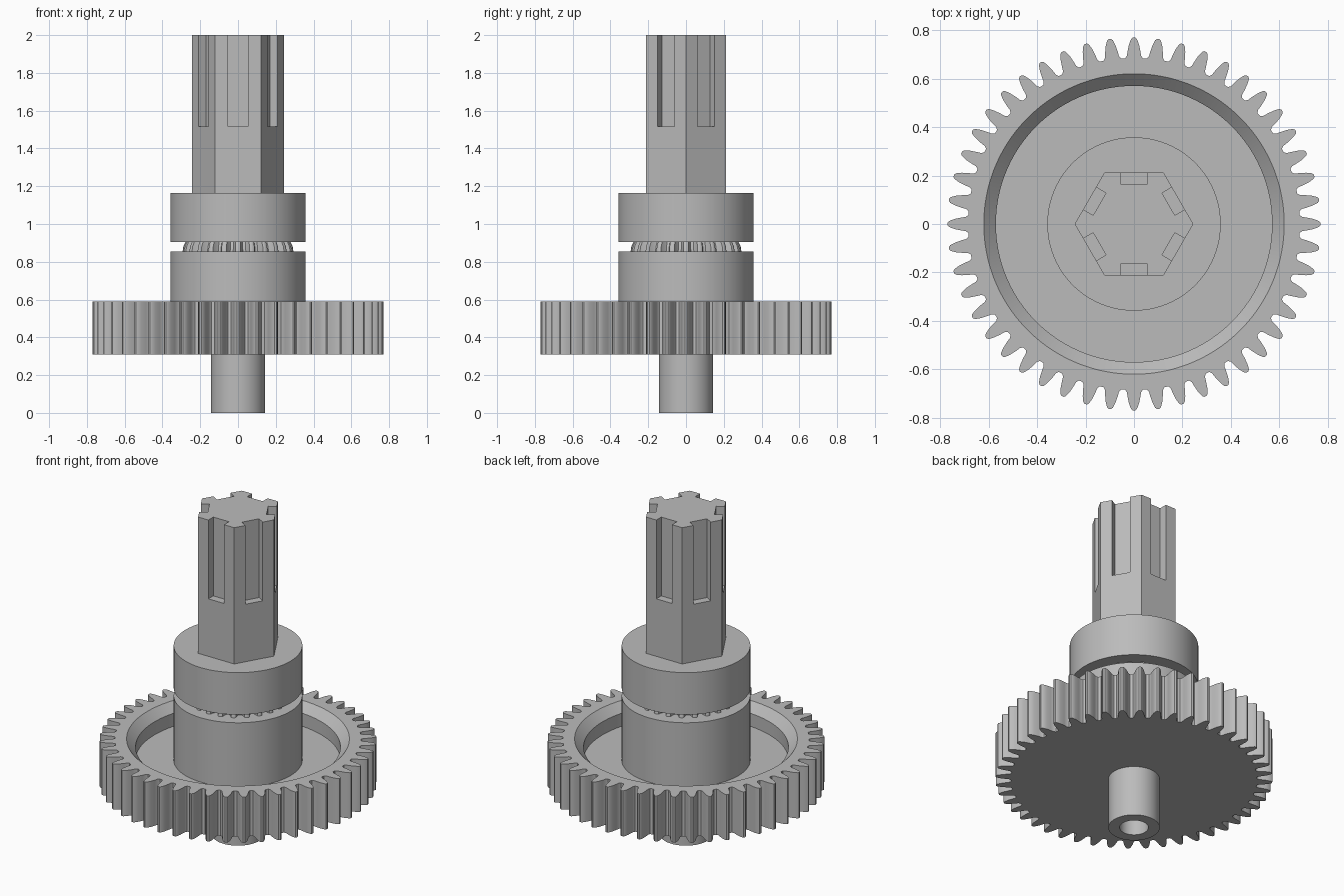
import bpy, bmesh, math
from math import cos, sin, pi

if "Cube" in bpy.data.objects:
    bpy.data.objects.remove(bpy.data.objects["Cube"])

steel = bpy.data.materials.new("steel_grey")
steel.diffuse_color = (0.5, 0.5, 0.5, 1)
steel.use_nodes = True
steel.node_tree.nodes["Principled BSDF"].inputs["Base Color"].default_value = steel.diffuse_color


def finish(name, bm, angle=30):
    bmesh.ops.remove_doubles(bm, verts=bm.verts, dist=1e-5)
    bmesh.ops.recalc_face_normals(bm, faces=bm.faces)
    me = bpy.data.meshes.new(name)
    bm.to_mesh(me)
    bm.free()
    me.materials.append(steel)
    ob = bpy.data.objects.new(name, me)
    bpy.context.collection.objects.link(ob)
    bpy.ops.object.select_all(action='DESELECT')
    ob.select_set(True)
    bpy.context.view_layer.objects.active = ob
    bpy.ops.object.shade_smooth_by_angle(angle=math.radians(angle))
    return ob


def loft(name, loops, cap_first=True, cap_last=True, angle=30):
    """Join equal-length loops of 3D points into a surface."""
    bm = bmesh.new()
    rings = [[bm.verts.new(p) for p in lp] for lp in loops]
    n = len(rings[0])
    for a, b in zip(rings, rings[1:]):
        for i in range(n):
            j = (i + 1) % n
            bm.faces.new((a[i], a[j], b[j], b[i]))
    if cap_first:
        bm.faces.new(rings[0][::-1])
    if cap_last:
        bm.faces.new(rings[-1])
    return finish(name, bm, angle)


def circle(r, z, n=96):
    return [(r * cos(2 * pi * i / n), r * sin(2 * pi * i / n), z) for i in range(n)]


def lathe(name, profile, n=96):
    return loft(name, [circle(r, z, n) for r, z in profile])


def toothed(teeth, profile, z, scale=1.0):
    """Loop of teeth; profile is (fraction of pitch, radius)."""
    pts = []
    for t in range(teeth):
        for f, r in profile:
            a = 2 * pi * (t + f) / teeth + pi / 2
            pts.append((r * scale * cos(a), r * scale * sin(a), z))
    return pts


def mirrored(half):
    return [(-f, r) for f, r in half] + [(f, r) for f, r in reversed(half)]


# Large spur gear with a dished, chamfered top
TEETH = 48
tooth = mirrored([(.41, .685), (.32, .695), (.28, .715), (.21, .742), (.12, .764), (.05, .77)])
root = [(f, .62) for f, r in tooth]
inner = [(f, .57) for f, r in tooth]
loft("spur_gear", [toothed(TEETH, tooth, .31), toothed(TEETH, tooth, .59),
                   toothed(TEETH, root, .59), toothed(TEETH, inner, .54),
                   toothed(TEETH, inner, .46)])

# Hollow lower axle
lathe("lower_axle", [(.08, .3), (.08, 0), (.143, 0), (.143, .32)], 64)

# Hub and upper collar
lathe("hub", [(.358, .45), (.358, .855)])
lathe("collar", [(.358, .905), (.358, 1.163)])

# Tapered clutch teeth between the hub and the collar
dog = mirrored([(.38, .255), (.27, .268), (.18, .29), (.08, .294)])
loft("clutch_teeth", [toothed(24, dog, .85), toothed(24, dog, .88, .985),
                      toothed(24, dog, .91, .94)])

# Hexagonal shaft: plain below, a keyway in each flat above
R, FLAT, HALF, DEPTH = .245, .212, .053, .048


def hex_section(z, depth):
    pts = []
    for k in range(6):
        a = pi / 6 + k * pi / 3
        side = [(-R / 2, FLAT), (-HALF, FLAT), (-HALF, FLAT - depth),
                (HALF, FLAT - depth), (HALF, FLAT)]
        for t, d in side:
            pts.append((d * cos(a) - t * sin(a), d * sin(a) + t * cos(a), z))
    return pts


loft("hex_shaft", [hex_section(1.15, 0), hex_section(1.516, 0),
                   hex_section(1.516, DEPTH), hex_section(2, DEPTH)], angle=20)
